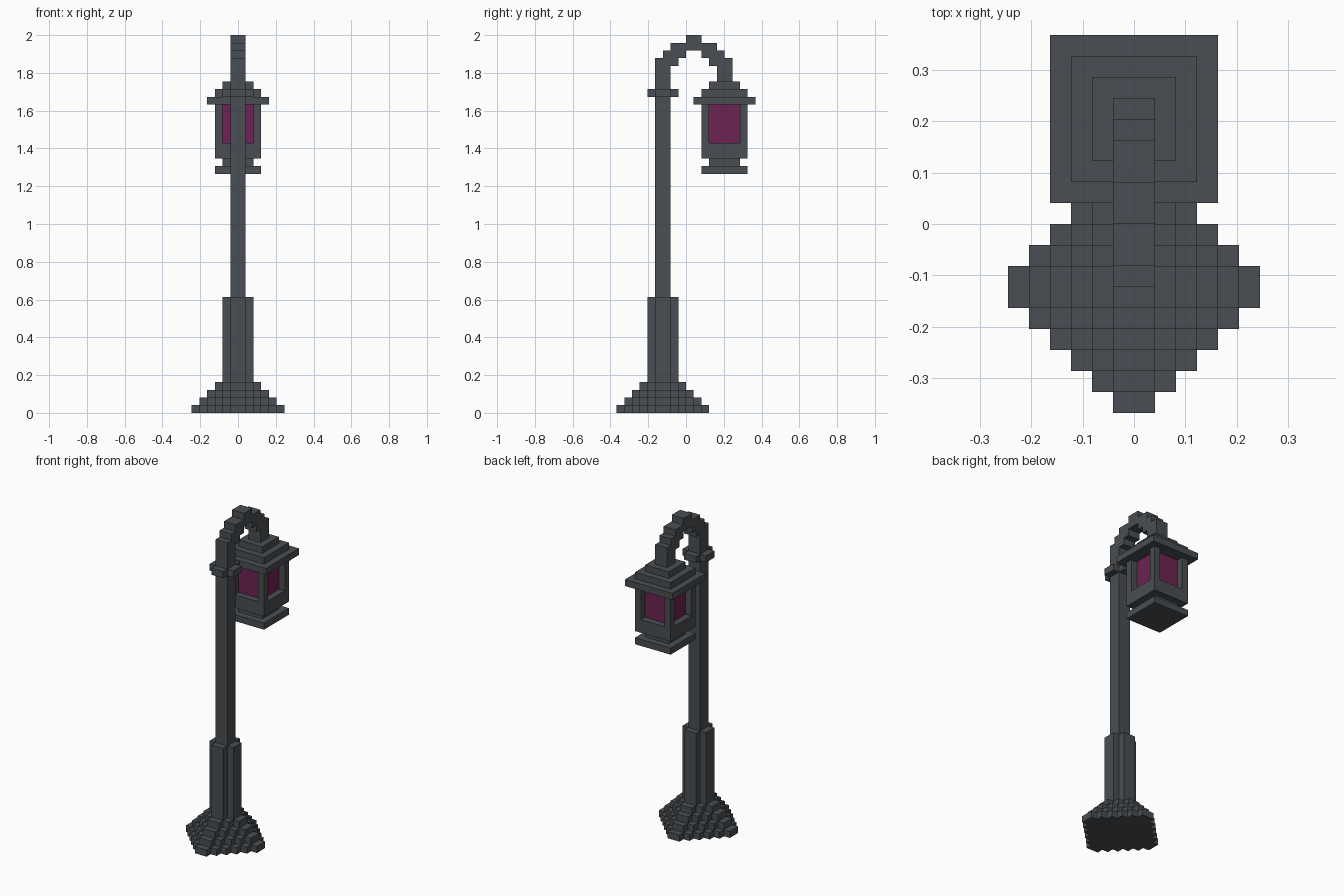
import bpy, bmesh
from mathutils import Vector

if "Cube" in bpy.data.objects:
    bpy.data.objects.remove(bpy.data.objects["Cube"])

U = 2 / 49            # one block
POLE_Y, LAMP_Y = -3, 5  # centre lines, in blocks


def material(name, rgb):
    m = bpy.data.materials.new(name)
    m.diffuse_color = (*rgb, 1)
    m.use_nodes = True
    m.node_tree.nodes["Principled BSDF"].inputs["Base Color"].default_value = m.diffuse_color
    return m


IRON = material("dark iron", (0.068, 0.076, 0.084))
GLASS = material("purple glass", (0.155, 0.017, 0.085))


def prism(bm, points, sweep):
    """Extrude a closed profile (in blocks) along a sweep vector."""
    face = bm.faces.new([bm.verts.new(Vector(p) * U) for p in points])
    new = bmesh.ops.extrude_face_region(bm, geom=[face])["geom"]
    verts = [g for g in new if isinstance(g, bmesh.types.BMVert)]
    bmesh.ops.translate(bm, vec=Vector(sweep) * U, verts=verts)


def box(bm, x0, x1, y0, y1, z0, z1):
    prism(bm, [(x0, y0, z0), (x1, y0, z0), (x1, y1, z0), (x0, y1, z0)],
          (0, 0, z1 - z0))


def square(bm, half, cy, z0, z1):
    box(bm, -half, half, cy - half, cy + half, z0, z1)


def diamond(bm, half, cy, z0, z1):
    """Slab with a stair-stepped diamond outline."""
    quarter = []
    for k in range(half):
        quarter += [(half - k, k), (half - k, k + 1)]
    ring = []
    for _ in range(4):
        ring += quarter
        quarter = [(-y, x) for x, y in quarter]
    outline = [p for i, p in enumerate(ring) if p != ring[i - 1]]
    # drop points that lie on a straight run
    n = len(outline)
    outline = [p for i, p in enumerate(outline)
               if not any(outline[i - 1][a] == p[a] == outline[(i + 1) % n][a] for a in (0, 1))]
    prism(bm, [(x, y + cy, z0) for x, y in outline], (0, 0, z1 - z0))


def finish(name, bm, mat):
    bmesh.ops.recalc_face_normals(bm, faces=bm.faces)
    me = bpy.data.meshes.new(name)
    bm.to_mesh(me)
    bm.free()
    me.materials.append(mat)
    bpy.context.collection.objects.link(bpy.data.objects.new(name, me))


# Stepped foot: diamonds shrinking by one block per layer
bm = bmesh.new()
for layer in range(4):
    diamond(bm, 6 - layer, POLE_Y, layer, layer + 1)
finish("stepped_foot", bm, IRON)

# Thick lower post
bm = bmesh.new()
diamond(bm, 2, POLE_Y, 4, 15)
finish("lower_post", bm, IRON)

# Slim pole
bm = bmesh.new()
square(bm, 1, POLE_Y, 15, 43)
finish("pole", bm, IRON)

# Collar round the pole
bm = bmesh.new()
diamond(bm, 2, POLE_Y, 41, 42)
finish("collar", bm, IRON)

# Stepped arch, mirrored about y = 1 block
outer = [(-4, 43), (-4, 46), (-3, 46), (-3, 47), (-2, 47), (-2, 48), (0, 48), (0, 49)]
inner = [(0, 47), (0, 46), (-1, 46), (-1, 45), (-2, 45), (-2, 43)]
flip = lambda pts: [(2 - y, z) for y, z in reversed(pts)]
bm = bmesh.new()
prism(bm, [(-1, y, z) for y, z in outer + flip(outer) + flip(inner) + inner], (2, 0, 0))
finish("arch", bm, IRON)

# Lantern roof tiers
bm = bmesh.new()
for half, z in ((4, 40), (3, 41), (2, 42)):
    square(bm, half, LAMP_Y, z, z + 1)
finish("lantern_roof", bm, IRON)

# Lantern frame: sill block and four corner posts
bm = bmesh.new()
square(bm, 3, LAMP_Y, 33, 35)
for x in (-3, 2):
    for y in (-3, 2):
        box(bm, x, x + 1, LAMP_Y + y, LAMP_Y + y + 1, 35, 40)
finish("lantern_frame", bm, IRON)

# Recessed glass
bm = bmesh.new()
square(bm, 2, LAMP_Y, 35, 40)
finish("lantern_glass", bm, GLASS)

# Neck and plate under the lantern
bm = bmesh.new()
square(bm, 2, LAMP_Y, 32, 33)
square(bm, 3, LAMP_Y, 31, 32)
finish("lantern_base", bm, IRON)
